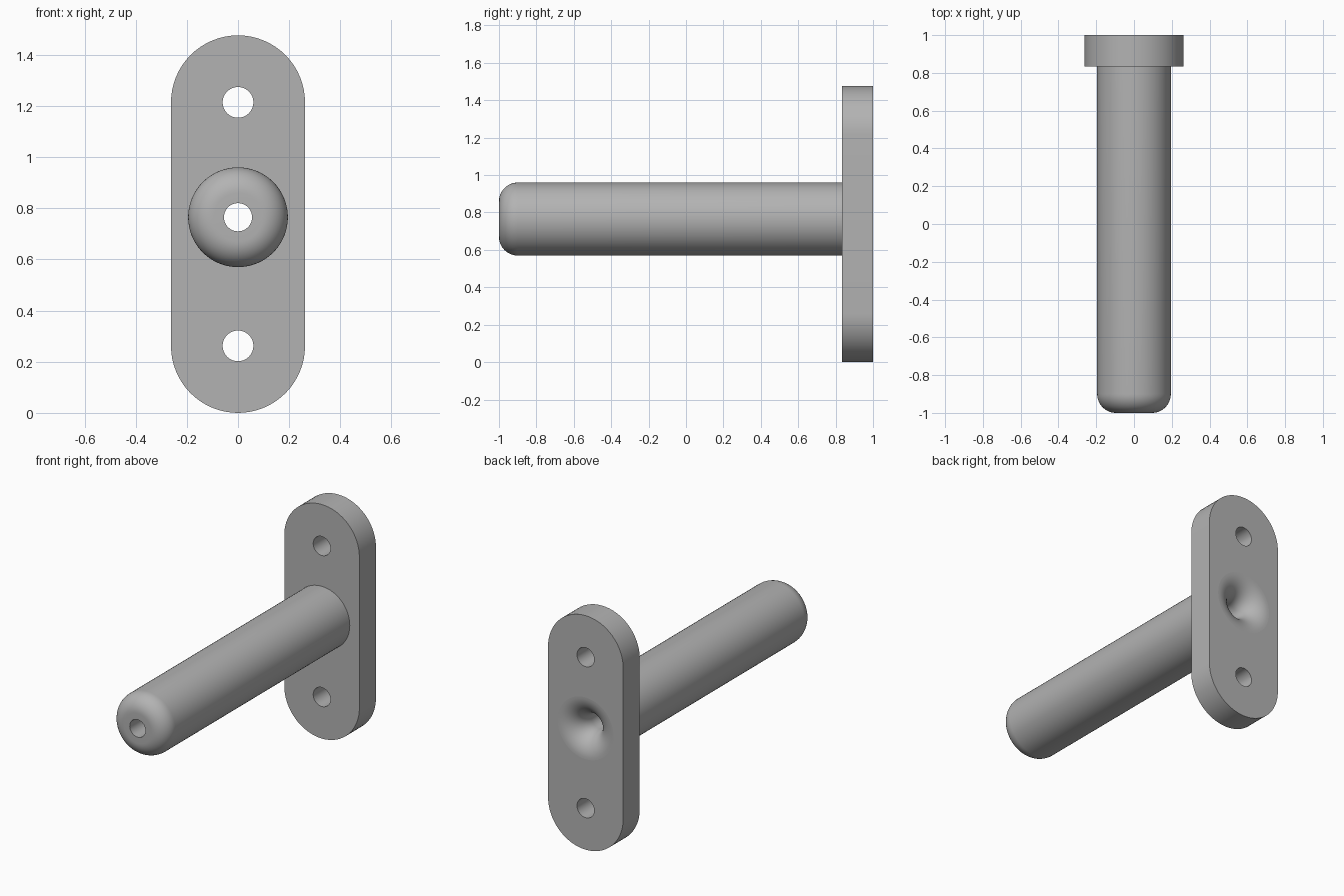
import bpy, bmesh, math
from mathutils import Matrix, Vector

cube = bpy.data.objects.get("Cube")
if cube:
    bpy.data.objects.remove(cube, do_unlink=True)

# Main dimensions
PLATE_R, PLATE_H = 0.262, 1.476
BACK, PLATE_FRONT, TIP = 1.0, 0.835, -1.0
AXIS_Z = 0.765
TUBE_R, BORE_R, TIP_ROUND = 0.195, 0.055, 0.1
SCREW_R = 0.06
FLARE = TUBE_R - BORE_R

grey = bpy.data.materials.new("plain grey")
grey.use_nodes = True
colour = (0.45, 0.45, 0.45, 1)
grey.diffuse_color = colour
grey.node_tree.nodes["Principled BSDF"].inputs["Base Color"].default_value = colour


def arc(cx, cy, r, start, end, steps):
    """Points on an arc, angles in degrees."""
    angles = [math.radians(start + (end - start) * i / steps) for i in range(steps + 1)]
    return [(cx + r * math.cos(a), cy + r * math.sin(a)) for a in angles]


def finish(obj):
    obj.data.materials.clear()
    obj.data.materials.append(grey)
    bpy.ops.object.select_all(action="DESELECT")
    obj.select_set(True)
    bpy.context.view_layer.objects.active = obj
    bpy.ops.object.shade_smooth_by_angle(angle=math.radians(30))


# Mounting plate: rounded outline with two screw holes and the centre opening
top, bottom = PLATE_H - PLATE_R, PLATE_R
outline = arc(0, top, PLATE_R, 0, 180, 32) + arc(0, bottom, PLATE_R, 180, 360, 32)
loops = [outline]
for z, r in ((top, SCREW_R), (bottom, SCREW_R), (AXIS_Z, TUBE_R)):
    loops.append(arc(0, z, r, 0, 360, 64)[:-1])

curve = bpy.data.curves.new("mounting_plate", "CURVE")
curve.dimensions = "2D"
curve.fill_mode = "BOTH"
curve.extrude = (BACK - PLATE_FRONT) / 2
for loop in loops:
    spline = curve.splines.new("POLY")
    spline.points.add(len(loop) - 1)
    for point, (x, z) in zip(spline.points, loop):
        point.co = (x, z, 0, 1)
    spline.use_cyclic_u = True
plate = bpy.data.objects.new("mounting_plate", curve)
bpy.context.collection.objects.link(plate)
plate.rotation_euler.x = math.pi / 2
plate.location.y = (BACK + PLATE_FRONT) / 2
bpy.ops.object.select_all(action="DESELECT")
plate.select_set(True)
bpy.context.view_layer.objects.active = plate
bpy.ops.object.convert(target="MESH")
bm = bmesh.new()
bm.from_mesh(plate.data)
bmesh.ops.remove_doubles(bm, verts=bm.verts, dist=0.0001)
bmesh.ops.recalc_face_normals(bm, faces=bm.faces)
bm.to_mesh(plate.data)
bm.free()
finish(plate)

# Tube: rounded tip, straight bore and flared mouth, turned about its axis
profile = [(BORE_R, TIP)]
profile += arc(TUBE_R - TIP_ROUND, TIP + TIP_ROUND, TIP_ROUND, -90, 0, 12)
profile += [(TUBE_R, PLATE_FRONT)]
profile += arc(TUBE_R, BACK - FLARE, FLARE, 90, 180, 16)
profile += [(BORE_R, TIP)]

bm = bmesh.new()
verts = [bm.verts.new((r, y, AXIS_Z)) for r, y in profile]
edges = [bm.edges.new(pair) for pair in zip(verts, verts[1:])]
bmesh.ops.spin(bm, geom=verts + edges, cent=(0, 0, AXIS_Z), axis=(0, 1, 0),
               angle=math.tau, steps=64)
bmesh.ops.remove_doubles(bm, verts=bm.verts, dist=0.0001)
bmesh.ops.recalc_face_normals(bm, faces=bm.faces)
mesh = bpy.data.meshes.new("flared_tube")
bm.to_mesh(mesh)
bm.free()
tube = bpy.data.objects.new("flared_tube", mesh)
bpy.context.collection.objects.link(tube)
finish(tube)
